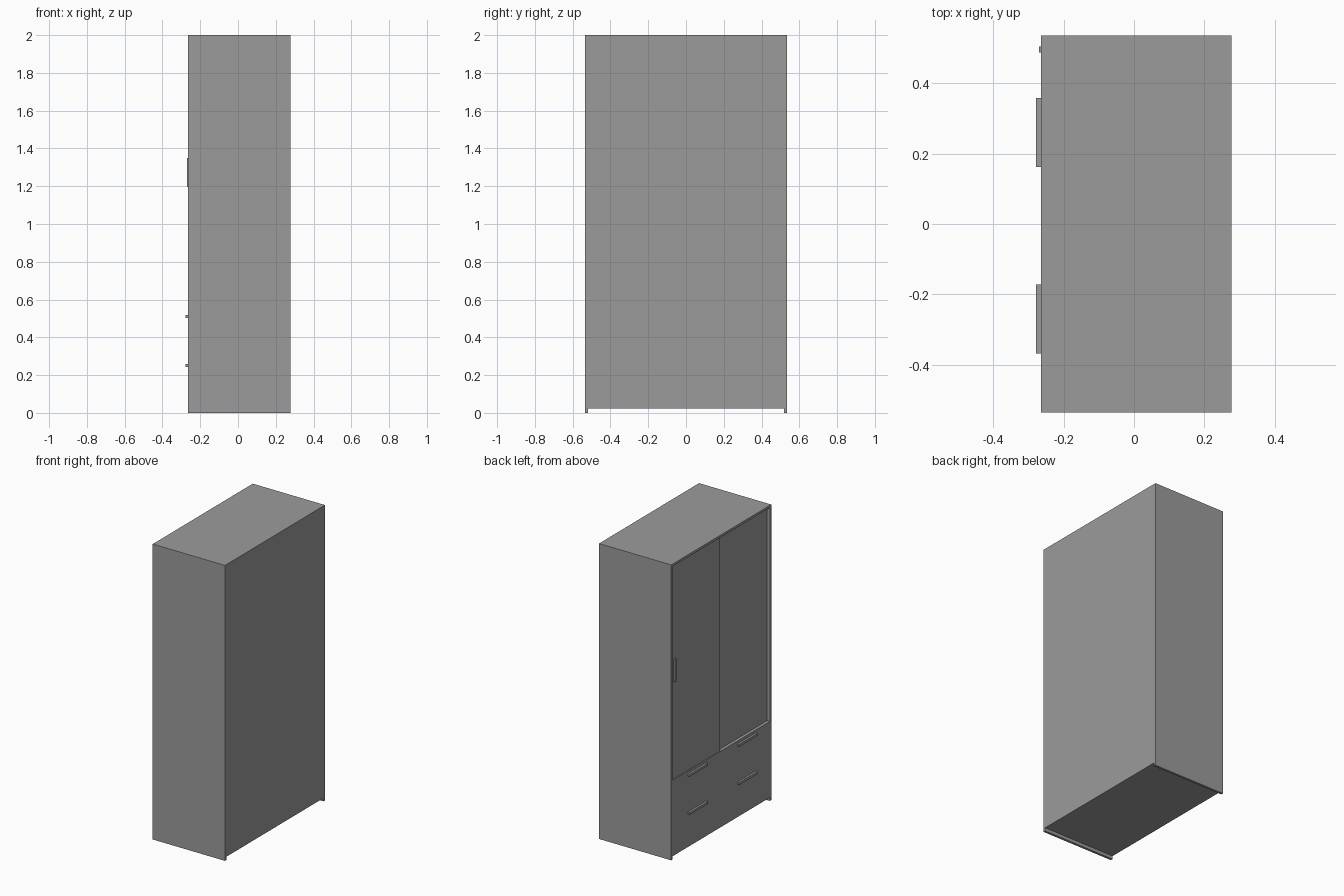
import bpy
import bmesh
from mathutils import Matrix, Vector

if "Cube" in bpy.data.objects:
    bpy.data.objects.remove(bpy.data.objects["Cube"])

# Mid-grey finish
grey = bpy.data.materials.new("grey_finish")
grey.diffuse_color = (0.33, 0.33, 0.33, 1)
grey.use_nodes = True
grey.node_tree.nodes["Principled BSDF"].inputs["Base Color"].default_value = grey.diffuse_color


def box(name, x, y, z):
    """Box from (min, max) ranges on each axis."""
    bm = bmesh.new()
    bmesh.ops.create_cube(bm, size=1)
    size = Vector([r[1] - r[0] for r in (x, y, z)])
    mid = Vector([(r[1] + r[0]) / 2 for r in (x, y, z)])
    bm.transform(Matrix.Translation(mid) @ Matrix.Diagonal((*size, 1)))
    mesh = bpy.data.meshes.new(name)
    bm.to_mesh(mesh)
    bm.free()
    mesh.materials.append(grey)
    obj = bpy.data.objects.new(name, mesh)
    bpy.context.collection.objects.link(obj)
    return obj


FRONT, BACK = -0.264, 0.277      # wardrobe doors face -x
HALF, T = 0.535, 0.016           # half width, panel thickness
IN = HALF - T
LEDGE, BASE = 0.537, 0.022       # top of drawer section, underside

# Carcass
for side, s in (("left", 1), ("right", -1)):
    box(f"{side}_side_panel", (FRONT, BACK), sorted((s * IN, s * HALF)), (0, 2))
box("top_panel", (FRONT, BACK), (-IN, IN), (2 - T, 2))
box("back_panel", (BACK - T, BACK), (-IN, IN), (BASE, 2 - T))
box("bottom_panel", (FRONT + T, BACK - T), (-IN, IN), (BASE, BASE + T))
box("shelf_above_drawers", (FRONT + T, BACK - T), (-IN, IN), (LEDGE - T, LEDGE))

# Flush drawer fascia
box("drawer_fascia", (FRONT, FRONT + T), (-IN, IN), (BASE, LEDGE))

# Sliding doors: one near the front, one on the rear track
box("front_sliding_door", (FRONT + 0.005, FRONT + 0.02), (0.006, IN), (LEDGE, 2 - T))
box("rear_sliding_door", (FRONT + 0.021, FRONT + 0.036), (-IN, 0.03), (LEDGE, 2 - T))

# Handles
box("door_handle", (FRONT - 0.006, FRONT + 0.005), (0.486, 0.503), (1.195, 1.35))
for row, z in (("lower", 0.252), ("upper", 0.51)):
    for side, y in (("left", 0.26), ("right", -0.27)):
        box(f"{row}_{side}_drawer_handle", (FRONT - 0.014, FRONT),
            (y - 0.098, y + 0.098), (z - 0.008, z + 0.008))
